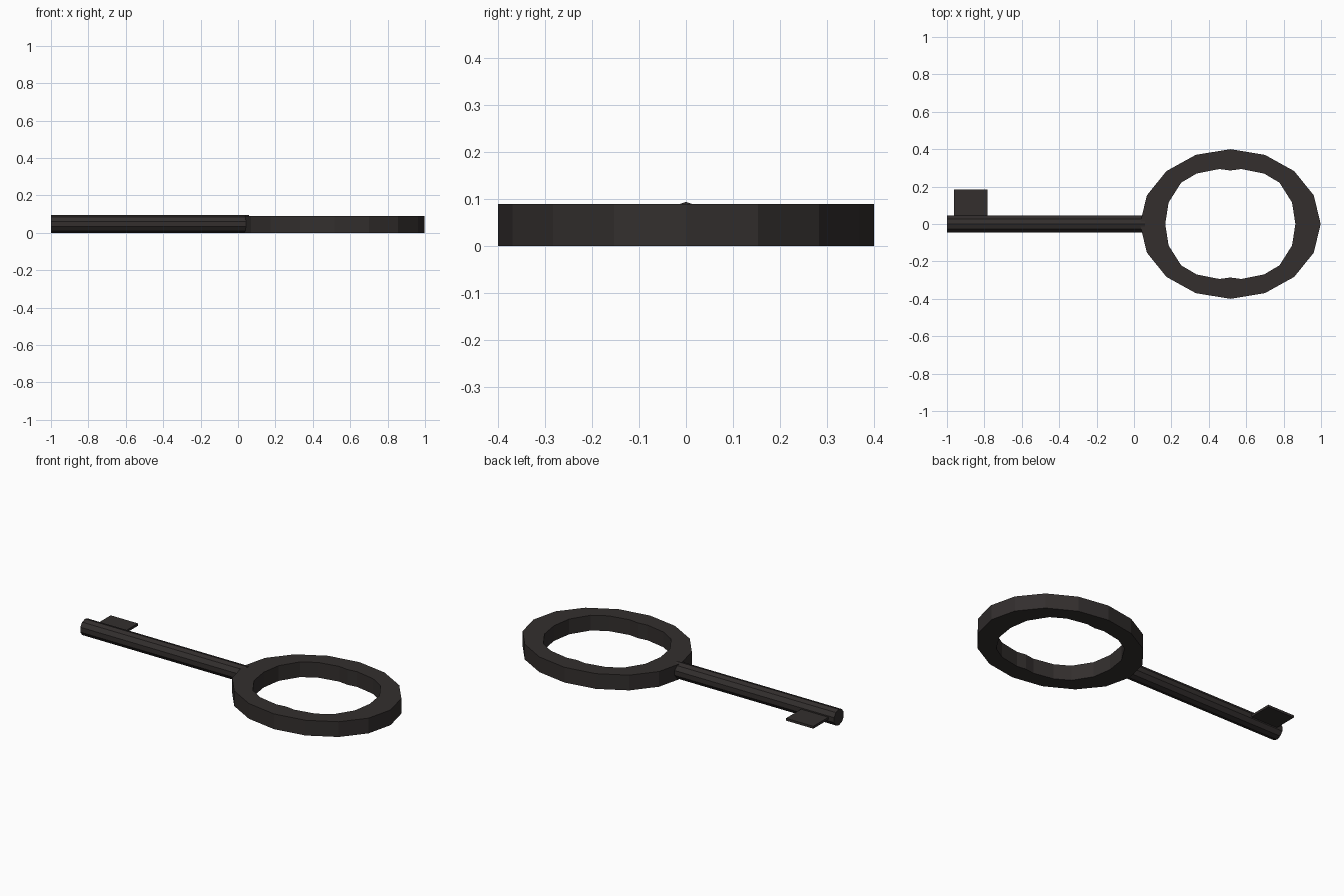
import bpy, bmesh, math

if "Cube" in bpy.data.objects:
    bpy.data.objects.remove(bpy.data.objects["Cube"])

mat = bpy.data.materials.new("dark_iron")
mat.diffuse_color = (0.033, 0.028, 0.027, 1)
mat.use_nodes = True
mat.node_tree.nodes["Principled BSDF"].inputs["Base Color"].default_value = mat.diffuse_color


def make_object(name, bm):
    bmesh.ops.recalc_face_normals(bm, faces=bm.faces[:])
    mesh = bpy.data.meshes.new(name)
    bm.to_mesh(mesh)
    bm.free()
    mesh.materials.append(mat)
    obj = bpy.data.objects.new(name, mesh)
    bpy.context.collection.objects.link(obj)
    return obj


def mirror_quarter(q):
    """Full loop from a quarter running from the +x axis to the +y axis."""
    half = q + [(-x, y) for x, y in reversed(q[:-1])]
    return half + [(x, -y) for x, y in reversed(half[1:-1])]


def add_prism(obj_name, loops, cx, z0, z1):
    """Extrude an outline with a hole, bridging loops by nearest angle."""
    bm = bmesh.new()
    edges = []
    for loop in loops:
        vs = [bm.verts.new((cx + x, y, z0)) for x, y in loop]
        edges += [bm.edges.new((vs[i - 1], vs[i])) for i in range(len(vs))]
    bmesh.ops.triangle_fill(bm, use_beauty=True, use_dissolve=False, edges=edges)
    ext = bmesh.ops.extrude_face_region(bm, geom=bm.faces[:], use_keep_orig=True)
    for v in ext["geom"]:
        if isinstance(v, bmesh.types.BMVert):
            v.co.z = z1
    return make_object(obj_name, bm)


# Bow: 16-sided oval ring with a slightly pinched opening
outer = [(0.483 * math.cos(i * math.pi / 8), 0.4 * math.sin(i * math.pi / 8))
         for i in range(16)]
inner = mirror_quarter([(0.348, 0), (0.33, 0.115), (0.263, 0.221),
                        (0.18, 0.27), (0.058, 0.294), (0, 0.286)])
add_prism("bow", [outer, inner], 0.515, 0.0, 0.09)

# Shaft: low-poly rod lying along x
bm = bmesh.new()
n, r = 10, 0.047
rings = [[bm.verts.new((x, r * math.sin(2 * math.pi * i / n),
                        r + r * math.cos(2 * math.pi * i / n))) for i in range(n)]
         for x in (-1.0, 0.06)]
for i in range(n):
    bm.faces.new((rings[0][i - 1], rings[0][i], rings[1][i], rings[1][i - 1]))
for ring in rings:
    bm.faces.new(ring)
make_object("shaft", bm)

# Bit: thin plate on the side of the shaft
bm = bmesh.new()
bmesh.ops.create_cube(bm, size=1)
bmesh.ops.scale(bm, vec=(0.178, 0.165, 0.014), verts=bm.verts[:])
bmesh.ops.translate(bm, vec=(-0.873, 0.1025, 0.047), verts=bm.verts[:])
make_object("bit", bm)
